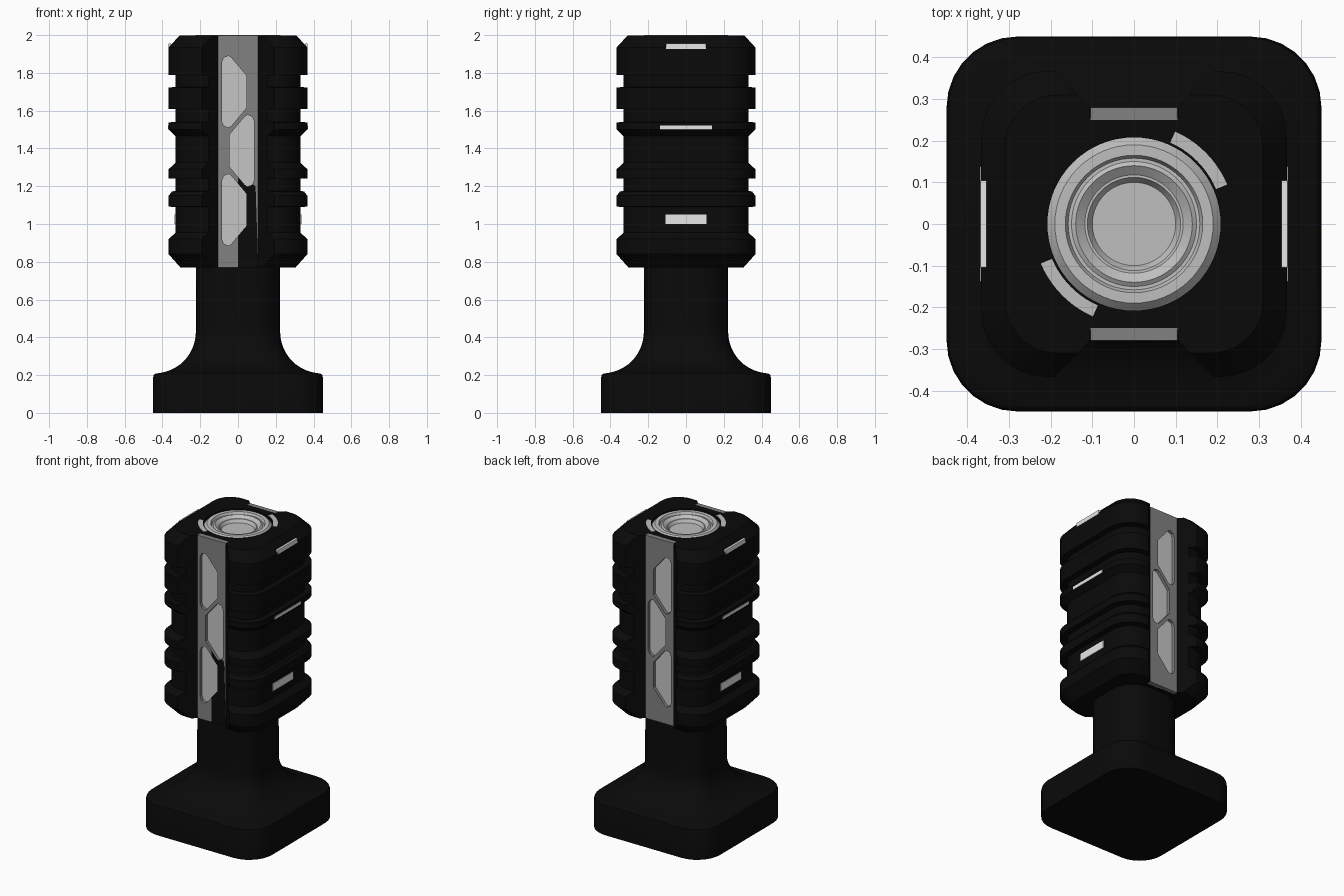
import bpy, bmesh, math

if "Cube" in bpy.data.objects:
    bpy.data.objects.remove(bpy.data.objects["Cube"])

def mat(name, v):
    m = bpy.data.materials.new(name)
    m.diffuse_color = (v, v, v, 1)
    m.use_nodes = True
    m.node_tree.nodes["Principled BSDF"].inputs["Base Color"].default_value = m.diffuse_color
    return m

BLACK = mat("matte black", 0.003)
GREY = mat("mid grey", 0.22)
PALE = mat("pale grey", 0.56)
SILVER = mat("lens silver", 0.52)
WHITE = mat("light white", 0.95)

def finish(bm, name, m, smooth=True):
    bmesh.ops.recalc_face_normals(bm, faces=bm.faces)
    me = bpy.data.meshes.new(name)
    bm.to_mesh(me)
    bm.free()
    ob = bpy.data.objects.new(name, me)
    bpy.context.collection.objects.link(ob)
    me.materials.append(m)
    if smooth:
        bpy.ops.object.select_all(action='DESELECT')
        ob.select_set(True)
        bpy.context.view_layer.objects.active = ob
        bpy.ops.object.shade_smooth_by_angle(angle=math.radians(28))
    return ob

def loft(name, rings, m):
    """Stack of rounded squares given as (half width, corner radius, z)."""
    bm = bmesh.new()
    prev = None
    for h, r, z in rings:
        vs = []
        for q in range(4):
            sx, sy = [(1, 1), (-1, 1), (-1, -1), (1, -1)][q]
            for i in range(8):
                a = math.pi / 2 * (q + i / 7)
                vs.append(bm.verts.new((sx * (h - r) + r * math.cos(a),
                                        sy * (h - r) + r * math.sin(a), z)))
        if prev:
            for i in range(32):
                j = (i + 1) % 32
                bm.faces.new((prev[i], prev[j], vs[j], vs[i]))
        else:
            bm.faces.new(vs)
        prev = vs
    bm.faces.new(prev)
    return finish(bm, name, m)

def prism(name, pts, lo, hi, m, axis='y'):
    """Extrude a 2D outline along y (points are x, z) or z (points are x, y)."""
    bm = bmesh.new()
    place = (lambda p, d: (p[0], d, p[1])) if axis == 'y' else (lambda p, d: (p[0], p[1], d))
    a = [bm.verts.new(place(p, lo)) for p in pts]
    b = [bm.verts.new(place(p, hi)) for p in pts]
    bm.faces.new(a)
    bm.faces.new(b)
    for i in range(len(pts)):
        j = (i + 1) % len(pts)
        bm.faces.new((a[i], a[j], b[j], b[i]))
    return finish(bm, name, m, False)

def rect(x0, x1, z0, z1):
    return [(x0, z0), (x1, z0), (x1, z1), (x0, z1)]

def cut(ob, cutters):
    for c in cutters:
        mod = ob.modifiers.new("cut", 'BOOLEAN')
        mod.operation, mod.solver, mod.object = 'DIFFERENCE', 'EXACT', c
        bpy.context.view_layer.objects.active = ob
        bpy.ops.object.modifier_apply(modifier=mod.name)

def drop(cutters):
    for c in cutters:
        bpy.data.objects.remove(c)

# Base flaring into the neck
rings = [(0.45, 0.17, 0), (0.45, 0.17, 0.185), (0.446, 0.168, 0.2), (0.438, 0.167, 0.207)]
for i in range(1, 13):
    t = math.pi / 2 * i / 12
    rings.append((0.44 - 0.217 * math.sin(t), 0.167 - 0.01 * math.sin(t),
                  0.43 - 0.22 * math.cos(t)))
rings.append((0.222, 0.157, 0.8))
loft("base_and_neck", rings, BLACK)

# Ribbed head
W, G = 0.367, 0.33
prof = [(0.305, 0.77), (W, 0.84), (W, 0.92), (G, 0.955), (G, 1.09), (W, 1.092), (W, 1.15),
        (0.35, 1.172), (G, 1.175), (G, 1.24), (W, 1.242), (W, 1.29), (G, 1.325), (G, 1.465),
        (W, 1.5), (W, 1.538), (G, 1.54), (G, 1.608), (W, 1.61), (W, 1.723), (G, 1.725),
        (G, 1.788), (W, 1.79), (W, 1.935), (0.31, 1.997)]
head = loft("ribbed_head", [(h, 0.16 - (W - h) * 0.6, z) for h, z in prof], BLACK)

# Channels front and back, and the lens well
cutters = []
for s in (-1, 1):
    pts = [(-0.106, 0.255), (-0.106, 0.28), (-0.2, 0.375), (-0.2, 0.5),
           (0.2, 0.5), (0.2, 0.375), (0.106, 0.28), (0.106, 0.255)]
    cutters.append(prism("channel_cutter", [(x, s * y) for x, y in pts], 0.7, 2.1, BLACK, 'z'))
circle = [(0.208 * math.cos(math.tau * i / 64), 0.208 * math.sin(math.tau * i / 64)) for i in range(64)]
cutters.append(prism("well_cutter", circle, 1.9, 2.1, BLACK, 'z'))
cut(head, cutters)
drop(cutters)

# Grey strips with three windows over pale panels
half = [(-0.085, 0.155), (-0.075, 0.18), (-0.05, 0.19), (-0.035, 0.18), (0.045, 0.085)]
window = half + [(x, -z) for x, z in reversed(half)]
for s, side in ((-1, "front"), (1, "back")):
    holes = [prism("window_cutter", [(k * x, z + zc) for x, z in window],
                   s * 0.2, s * 0.35, GREY)
             for k, zc in ((1, 1.7), (-1, 1.388), (1, 1.075))]
    strip = prism(side + "_strip", rect(-0.105, 0.105, 0.77, 1.998), s * 0.25, s * 0.28, GREY)
    cut(strip, holes)
    prism(side + "_window_panel", rect(-0.095, 0.095, 0.86, 1.91), s * 0.252, s * 0.26, PALE)
    if side == "front":
        # dark patch in the lower right of the front strip
        patch = prism("dark_patch", [(0, 0.77), (0.105, 0.77), (0.105, 0.83), (0.093, 1.2), (0, 1.26)],
                      -0.2795, -0.2815, BLACK)
        cut(patch, holes)
    drop(holes)

# Light bars on both sides
for s, side in ((-1, "left"), (1, "right")):
    for n, x, y, z0, z1 in (("top", 0.369, 0.105, 1.927, 1.955),
                            ("middle", 0.37, 0.138, 1.5, 1.521),
                            ("bottom", 0.335, 0.108, 1.0, 1.05)):
        prism(side + "_" + n + "_light_bar", rect(s * (x - 0.015), s * x, z0, z1), -y, y, WHITE)

# Stepped lens on top
lens = [(0.21, 1.9), (0.21, 1.978), (0.19, 2.0), (0.165, 2.0), (0.158, 1.985), (0.15, 1.985),
        (0.14, 1.992), (0.118, 1.975), (0.112, 1.975), (0.1, 1.955)]
bm = bmesh.new()
prev = None
for r, z in lens:
    vs = [bm.verts.new((r * math.cos(math.tau * i / 64), r * math.sin(math.tau * i / 64), z))
          for i in range(64)]
    if prev:
        for i in range(64):
            j = (i + 1) % 64
            bm.faces.new((prev[i], prev[j], vs[j], vs[i]))
    else:
        bm.faces.new(vs)
    prev = vs
bm.faces.new(prev)
finish(bm, "stepped_lens", SILVER)

# Curved tabs beside the lens
for k, name in ((0, "right_tab"), (180, "left_tab")):
    arc = [math.radians(k + 23 + 43 * i / 10) for i in range(11)]
    pts = [(0.243 * math.cos(a), 0.243 * math.sin(a)) for a in arc]
    pts += [(0.214 * math.cos(a), 0.214 * math.sin(a)) for a in reversed(arc)]
    prism(name, pts, 1.95, 2.0, SILVER, 'z')
